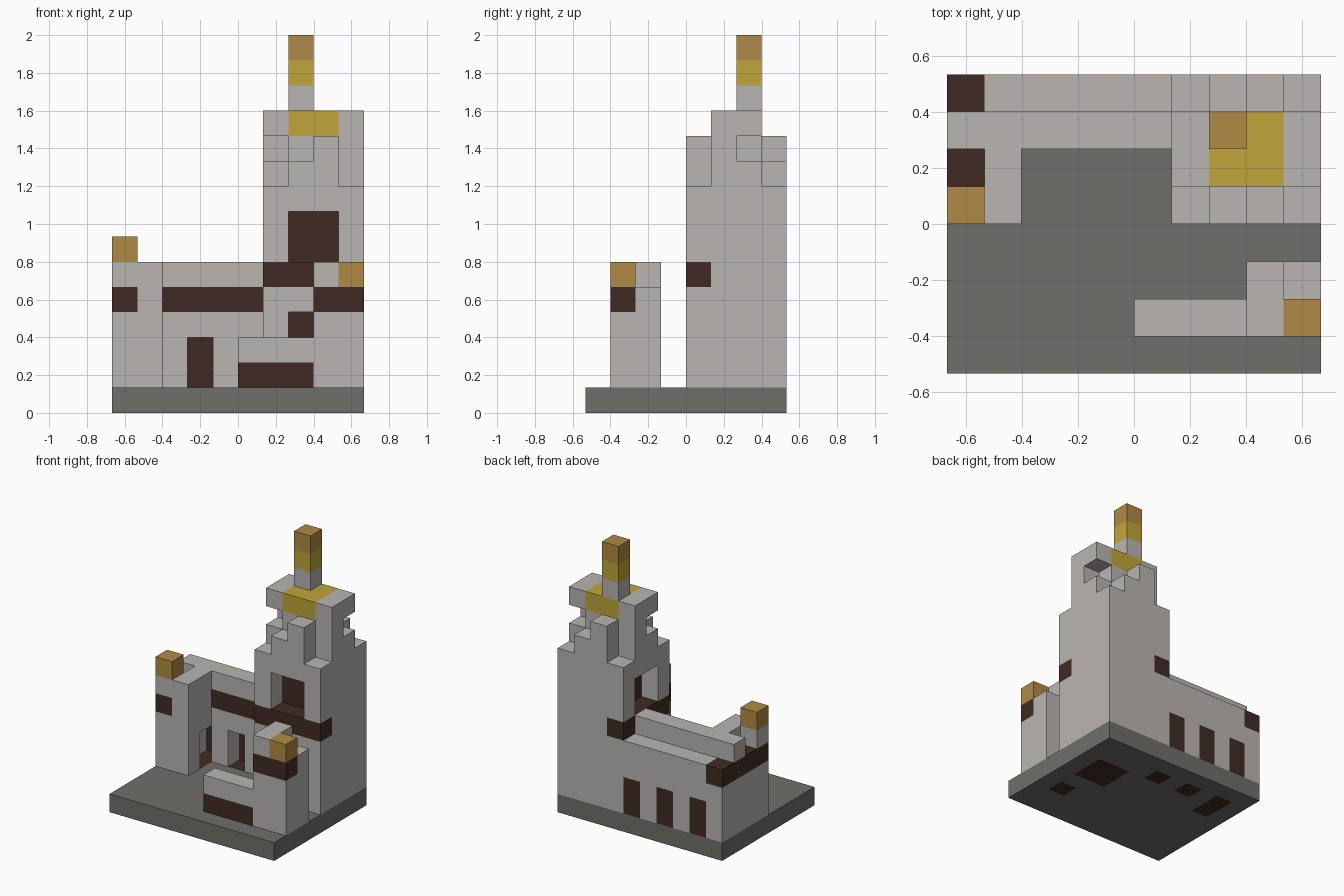
import bpy
import bmesh
from mathutils import Vector

default_cube = bpy.data.objects.get("Cube")
if default_cube:
    bpy.data.objects.remove(default_cube, do_unlink=True)

UNIT = 2 / 15                      # edge length of one building block
ORIGIN = Vector((5, 4, 0))         # grid point that sits on the world origin
COLOURS = {
    "pale_stone": (0.485, 0.46, 0.445),
    "dark_stone": (0.156, 0.159, 0.144),
    "dark_wood": (0.051, 0.024, 0.016),
    "yellow_trim": (0.53, 0.376, 0.042),
    "gold_cap": (0.434, 0.254, 0.058),
}
MATERIAL_NAMES = list(COLOURS)
DIRECTIONS = [Vector(d) for d in
              ((1, 0, 0), (-1, 0, 0), (0, 1, 0), (0, -1, 0), (0, 0, 1), (0, 0, -1))]


def make_material(name, rgb):
    material = bpy.data.materials.new(name)
    material.use_nodes = True
    material.diffuse_color = (*rgb, 1)
    shader = next(n for n in material.node_tree.nodes if n.type == "BSDF_PRINCIPLED")
    shader.inputs["Base Color"].default_value = (*rgb, 1)
    shader.inputs["Roughness"].default_value = 0.9
    return material


MATERIALS = [make_material(name, rgb) for name, rgb in COLOURS.items()]


class BlockPart:
    """A part made of grid blocks; x, y and z are (start, end) ranges."""

    def __init__(self, name):
        self.name = name
        self.cells = {}

    @staticmethod
    def span(x, y, z):
        return [(i, j, k) for i in range(*x) for j in range(*y) for k in range(*z)]

    def fill(self, colour, x, y, z):
        for cell in self.span(x, y, z):
            self.cells[cell] = MATERIAL_NAMES.index(colour)

    def carve(self, x, y, z):
        for cell in self.span(x, y, z):
            self.cells.pop(cell, None)

    def build(self):
        bm = bmesh.new()
        corners = {}

        def corner(point):
            key = tuple(round(c) for c in point)
            if key not in corners:
                corners[key] = bm.verts.new((Vector(key) - ORIGIN) * UNIT)
            return corners[key]

        # Only the outer skin of the blocks becomes faces
        for cell, colour in self.cells.items():
            middle = Vector(cell) + Vector((0.5, 0.5, 0.5))
            for normal in DIRECTIONS:
                if tuple(int(c) for c in Vector(cell) + normal) in self.cells:
                    continue
                side = normal.yzx
                up = normal.cross(side)
                quad = [corner(middle + (normal + side * a + up * b) / 2)
                        for a, b in ((-1, -1), (1, -1), (1, 1), (-1, 1))]
                bm.faces.new(quad).material_index = colour
        # Merge flat areas of the same colour
        bmesh.ops.dissolve_limit(bm, angle_limit=0.01, verts=bm.verts[:],
                                 edges=bm.edges[:], delimit={"MATERIAL"})
        mesh = bpy.data.meshes.new(self.name)
        bm.to_mesh(mesh)
        bm.free()
        for material in MATERIALS:
            mesh.materials.append(material)
        obj = bpy.data.objects.new(self.name, mesh)
        bpy.context.collection.objects.link(obj)


# Ground slab with dark floors inside the doorways
base = BlockPart("base")
base.fill("dark_stone", (0, 10), (0, 8), (0, 1))
for floor_x, floor_y in (((7, 9), (4, 6)), ((8, 9), (2, 3)), ((5, 6), (6, 7)),
                         ((3, 4), (6, 7)), ((1, 2), (5, 7))):
    base.fill("dark_wood", floor_x, floor_y, (0, 1))
base.build()

# Long hall with its side wing, stepped roof and timber band
hall = BlockPart("hall")
hall.fill("pale_stone", (0, 2), (4, 8), (1, 5))
hall.fill("pale_stone", (2, 6), (6, 8), (1, 5))
hall.fill("pale_stone", (0, 6), (6, 7), (5, 6))
hall.fill("pale_stone", (0, 2), (4, 6), (5, 6))
hall.carve((0, 1), (5, 6), (5, 6))
hall.fill("dark_wood", (0, 1), (4, 8), (4, 5))
hall.fill("dark_wood", (2, 6), (6, 7), (4, 5))
# Back doors with the passages in front of them
for door in (1, 3, 5):
    hall.fill("dark_wood", (door, door + 1), (7, 8), (1, 3))
    hall.carve((door, door + 1), (6, 7), (1, 3))
hall.carve((1, 3), (5, 6), (1, 3))
hall.fill("gold_cap", (0, 1), (4, 5), (6, 7))
hall.build()

# Tower shaft with timber band, doorway and two windows
tower = BlockPart("tower")
tower.fill("pale_stone", (6, 10), (4, 8), (1, 9))
tower.fill("dark_wood", (6, 10), (4, 5), (5, 6))
tower.fill("dark_wood", (6, 7), (4, 8), (5, 6))
tower.fill("dark_wood", (7, 9), (5, 7), (6, 8))
tower.fill("dark_wood", (7, 9), (6, 7), (1, 4))
tower.carve((7, 9), (4, 6), (1, 4))
tower.carve((7, 9), (4, 5), (6, 8))
tower.carve((6, 7), (5, 7), (6, 8))
# Tower crown: core, pinwheel of stepped buttresses, overhanging slab
tower.fill("pale_stone", (7, 9), (5, 7), (9, 11))
for step, top in ((7, 10), (8, 11)):
    mirrored = 15 - step
    tower.fill("pale_stone", (step, step + 1), (4, 5), (9, top))
    tower.fill("pale_stone", (mirrored, mirrored + 1), (7, 8), (9, top))
    tower.fill("pale_stone", (6, 7), (step - 2, step - 1), (9, top))
    tower.fill("pale_stone", (9, 10), (mirrored - 2, mirrored - 1), (9, top))
tower.fill("pale_stone", (6, 10), (5, 7), (11, 12))
tower.fill("yellow_trim", (7, 9), (5, 7), (11, 12))
tower.build()

# Spire on the tower
spire = BlockPart("spire")
for level, colour in enumerate(("pale_stone", "yellow_trim", "gold_cap"), start=12):
    spire.fill(colour, (7, 8), (6, 7), (level, level + 1))
spire.build()

# Front turret with low wall
turret = BlockPart("front_turret")
turret.fill("pale_stone", (5, 8), (1, 2), (1, 3))
turret.fill("dark_wood", (5, 8), (1, 2), (1, 2))
turret.fill("pale_stone", (8, 10), (1, 3), (1, 5))
turret.fill("dark_wood", (8, 10), (1, 2), (4, 5))
turret.fill("pale_stone", (8, 9), (1, 3), (5, 6))
turret.fill("gold_cap", (9, 10), (1, 2), (5, 6))
turret.carve((8, 9), (2, 3), (1, 3))
turret.build()
